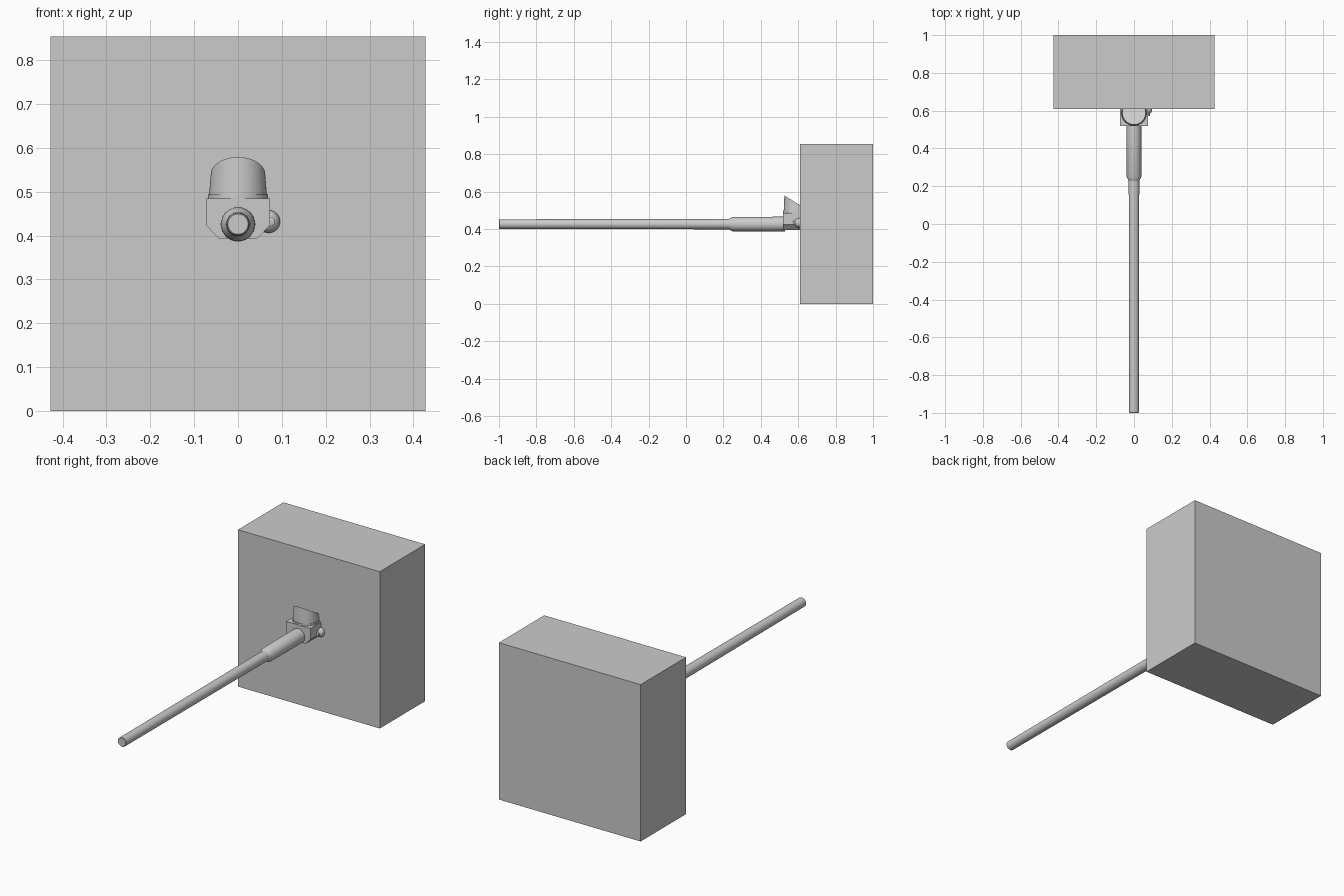
import bpy, bmesh
from math import cos, sin, pi, radians

if "Cube" in bpy.data.objects:
    bpy.data.objects.remove(bpy.data.objects["Cube"])


def finish(name, bm, smooth=True):
    bmesh.ops.recalc_face_normals(bm, faces=bm.faces)
    me = bpy.data.meshes.new(name)
    bm.to_mesh(me)
    bm.free()
    ob = bpy.data.objects.new(name, me)
    bpy.context.collection.objects.link(ob)
    if smooth:
        bpy.ops.object.select_all(action='DESELECT')
        ob.select_set(True)
        bpy.context.view_layer.objects.active = ob
        bpy.ops.object.shade_smooth_by_angle(angle=radians(35))
    return ob


def skin(bm, rings):
    # bridge equal-length rings of points and cap both ends
    rows = [[bm.verts.new(p) for p in ring] for ring in rings]
    n = len(rows[0])
    for a, b in zip(rows, rows[1:]):
        for i in range(n):
            j = (i + 1) % n
            bm.faces.new((a[i], a[j], b[j], b[i]))
    bm.faces.new(rows[0])
    bm.faces.new(rows[-1])


def turned_y(name, profile, x, z, n=32):
    # profile of (y, radius) pairs spun about an axis along y
    bm = bmesh.new()
    skin(bm, [[(x + r * cos(2 * pi * i / n), y, z + r * sin(2 * pi * i / n))
               for i in range(n)] for y, r in profile])
    return finish(name, bm)


# Large wall block
bm = bmesh.new()
bmesh.ops.create_cube(bm, size=1)
for v in bm.verts:
    v.co = (v.co.x * 0.854, 0.805 + v.co.y * 0.39, 0.427 + v.co.z * 0.854)
finish("wall_block", bm, False)

# Long barrel with a thicker sleeve at its root
turned_y("barrel", [(-1.0, 0.023), (-0.997, 0.0255), (-0.5, 0.0265), (0.26, 0.028)], 0, 0.426)
turned_y("barrel_sleeve", [(0.228, 0.028), (0.25, 0.0385), (0.53, 0.0395)], 0, 0.426)

# Mount housing with chamfered lower corners
half = [(0.045, 0.394), (0.073, 0.424), (0.073, 0.485)]
outline = half + [(-x, z) for x, z in reversed(half)]
bm = bmesh.new()
skin(bm, [[(x, y, z) for x, z in outline] for y in (0.518, 0.615)])
finish("mount_housing", bm, False)

# Collar and hood: vertical round body, slanted top falling toward the wall
N = 48
CY = 0.588


def ring(r, height):
    pts = []
    for i in range(N):
        a = 2 * pi * i / N
        y = CY + r * sin(a)
        pts.append((r * cos(a), y, height(y)))
    return pts


bm = bmesh.new()
skin(bm, [ring(0.0685, lambda y: 0.48), ring(0.0685, lambda y: 0.494)])
finish("hood_collar", bm)

bm = bmesh.new()
skin(bm, [ring(0.066, lambda y: 0.49),
          ring(0.062, lambda y: 0.579 - 0.62 * (y - 0.526))])
finish("hood", bm)

# Small side ball socket with a stub
dome = [(0.605 - 0.026 * sin(t * pi / 16), 0.026 * cos(t * pi / 16)) for t in range(-2, 7)]
turned_y("side_ball", dome, 0.07, 0.432, 24)
turned_y("side_stub", [(0.572, 0.009), (0.573, 0.011), (0.6, 0.011)], 0.073, 0.432, 16)
